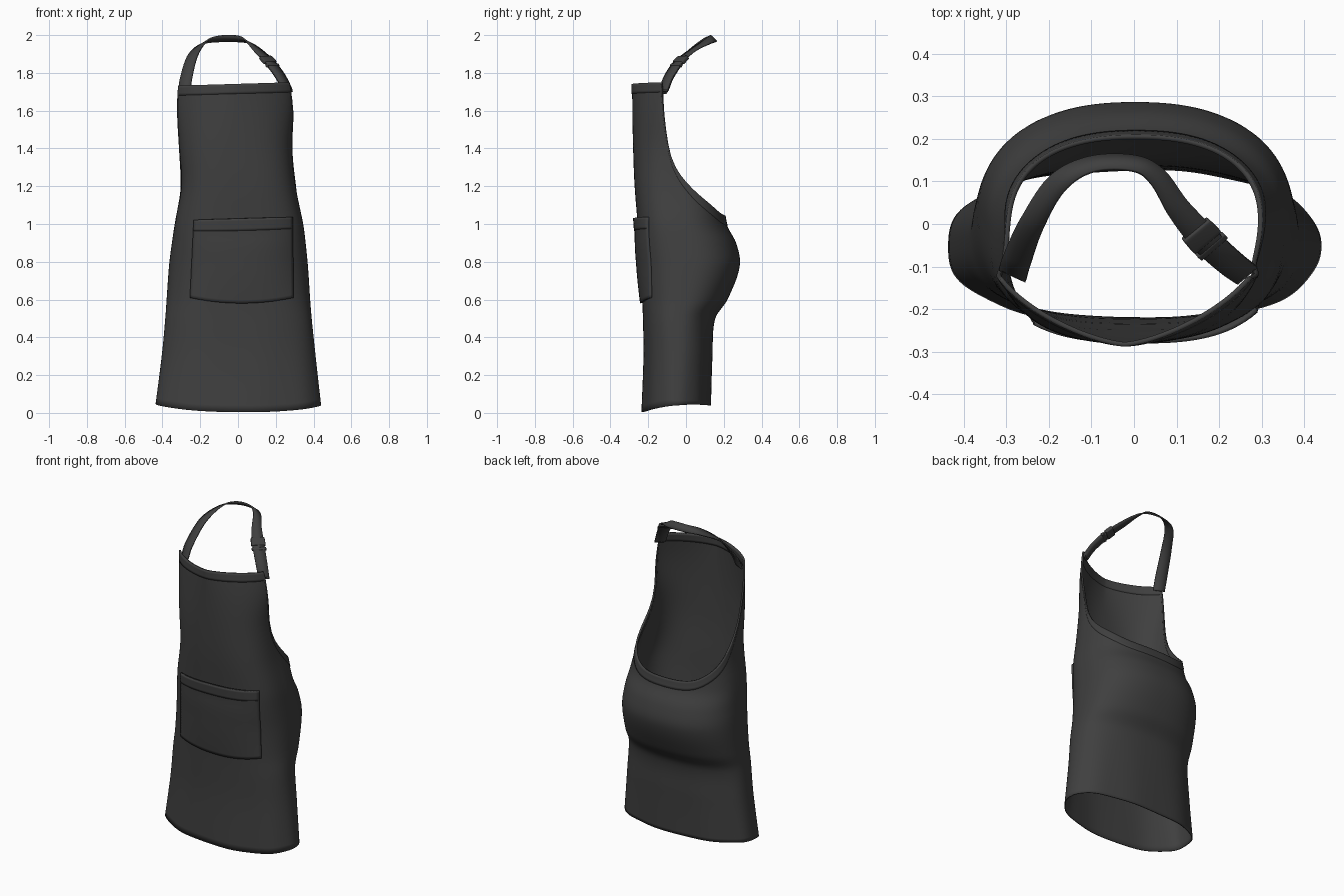
import bpy, math
from mathutils import Vector

if bpy.data.objects.get("Cube"):
    bpy.data.objects.remove(bpy.data.objects["Cube"], do_unlink=True)

# Single charcoal cloth colour
cloth = bpy.data.materials.new("charcoal_cloth")
cloth.use_nodes = True
CHARCOAL = (0.05, 0.05, 0.05, 1)
cloth.diffuse_color = CHARCOAL
shader = cloth.node_tree.nodes["Principled BSDF"]
shader.inputs["Base Color"].default_value = CHARCOAL
shader.inputs["Roughness"].default_value = 0.9

# Body sections: height, right edge, left edge, front, back, front squareness
SECTIONS = [
    (0.0, -.445, .442, -.235, .13, 2.3),
    (0.3, -.405, .41, -.225, .14, 2.4),
    (0.5, -.385, .39, -.228, .155, 2.5),
    (0.6, -.378, .382, -.232, .22, 2.6),
    (.78, -.365, .37, -.24, .285, 2.8),
    (0.9, -.35, .358, -.25, .265, 2.9),
    (1.0, -.335, .345, -.256, .215, 2.9),
    (1.2, -.302, .305, -.272, .19, 2.8),
    (1.4, -.31, .285, -.28, .14, 2.4),
    (1.6, -.325, .295, -.284, .1, 1.8),
    (1.76, -.33, .285, -.285, .08, 1.4),
]
# Armhole edge: depth against height
ARMHOLE = [(-.13, 1.74), (-.12, 1.6), (-.09, 1.4), (-.055, 1.3),
           (.02, 1.2), (.13, 1.1), (.2, 1.045), (.3, 1.03)]
BACK_SQUARENESS = 2.3


def smooth_lookup(table, u):
    """Smooth cubic interpolation through rows keyed by their first value."""
    u = min(max(u, table[0][0]), table[-1][0])
    last = len(table) - 1
    i = max(k for k in range(last) if table[k][0] <= u)

    def slope(k, c):
        a, b = table[max(k - 1, 0)], table[min(k + 1, last)]
        return (b[c] - a[c]) / (b[0] - a[0])

    p, q = table[i], table[i + 1]
    h = q[0] - p[0]
    t = (u - p[0]) / h
    ease = t * t * (3 - 2 * t)
    return [p[c] + (q[c] - p[c]) * ease
            + h * (slope(i, c) * t * (1 - t) ** 2 - slope(i + 1, c) * t * t * (1 - t))
            for c in range(1, len(p))]


def section(z):
    right, left, front, back, square = smooth_lookup(SECTIONS, z)
    return (right + left) / 2, (left - right) / 2, (front + back) / 2, (back - front) / 2, square


def power(value, exponent):
    return math.copysign(abs(value) ** exponent, value)


def body_point(angle, z, offset=0.0):
    """Point on the cloth; angle zero is the front centre."""
    cx, half_w, cy, half_d, square = section(z)
    s, c = math.sin(angle), math.cos(angle)
    n = square if c > 0 else BACK_SQUARENESS
    fold = 0.005 * math.sin(9 * angle) * max(0, 0.5 - z)
    return Vector((cx + (half_w + offset + fold) * power(s, 2 / n),
                   cy - (half_d + offset + fold) * power(c, 2 / n), z))


def top_height(angle):
    """Height where a column of cloth meets the bib or armhole edge."""
    low, high = 0.9, 1.74
    for _ in range(30):
        mid = (low + high) / 2
        if mid < smooth_lookup(ARMHOLE, body_point(angle, mid).y)[0]:
            low = mid
        else:
            high = mid
    tilt = 0.03 * body_point(angle, low).x if low > 1.7 else 0
    return low + tilt


def hem_height(angle):
    side = math.sin(angle)
    return 0.022 + 0.022 * side * side - 0.018 * math.cos(angle) - 0.004 * side


def make_grid(name, columns, closed=False, thickness=0.006, inward=True, bevel=0):
    """Build a cloth sheet from columns of points."""
    rows = len(columns[0])
    count = len(columns)
    faces = []
    for i in range(count if closed else count - 1):
        j = (i + 1) % count
        for r in range(rows - 1):
            faces.append((i * rows + r, j * rows + r, j * rows + r + 1, i * rows + r + 1))
    mesh = bpy.data.meshes.new(name)
    mesh.from_pydata([p for col in columns for p in col], [], faces)
    mesh.materials.append(cloth)
    obj = bpy.data.objects.new(name, mesh)
    bpy.context.collection.objects.link(obj)
    solid = obj.modifiers.new("Thickness", "SOLIDIFY")
    solid.thickness = thickness
    solid.offset = -1 if inward else 0
    if bevel:
        soft = obj.modifiers.new("Soft edges", "BEVEL")
        soft.width = bevel
        soft.segments = 2
    bpy.ops.object.select_all(action="DESELECT")
    obj.select_set(True)
    bpy.context.view_layer.objects.active = obj
    bpy.ops.object.shade_smooth_by_angle(angle=math.radians(40))
    return obj


def spread(a, b, steps):
    return [a + (b - a) * k / steps for k in range(steps + 1)]


# Wraparound body with bib
COLUMNS, ROWS = 180, 48
angles = [math.tau * k / COLUMNS for k in range(COLUMNS)]
tops = [top_height(a) for a in angles]
make_grid("apron_body", [[body_point(a, z) for z in spread(hem_height(a), t, ROWS)]
                         for a, t in zip(angles, tops)], closed=True)

# Folded hem along the bib top and armholes
make_grid("edge_hem", [[body_point(a, z, 0.003) for z in spread(t - 0.05, t + 0.002, 4)]
                       for a, t in zip(angles, tops)], closed=True, thickness=0.011)


# Front pocket and its stitched top band
def pocket_point(u, v, offset):
    side = 2 * u - 1
    bottom = 0.58 + 0.03 * side * side
    z = bottom + (1.02 + 0.015 * u - bottom) * v
    x = -0.255 + 0.02 * v + (0.55 - 0.025 * v) * u
    cx, half_w, cy, half_d, n = section(z)
    reach = (1 - abs((x - cx) / half_w) ** n) ** (1 / n)
    puff = 0.012 * math.sin(math.pi * u) * math.sin(math.pi * min(v, 0.8))
    return Vector((x, cy - half_d * reach - offset - puff, z))


make_grid("front_pocket", [[pocket_point(u, v, 0.012) for v in spread(0, 1, 24)]
                           for u in spread(0, 1, 36)], thickness=0.014)
make_grid("pocket_band", [[pocket_point(u, v, 0.015) for v in spread(0.86, 1.004, 5)]
                          for u in spread(0, 1, 36)], thickness=0.012)

# Neck strap: position, then half-width direction
STRAP = [
    (0, -.285, -.12, 1.69, -.031, .014, 0),
    (1, -.275, -.085, 1.77, -.031, .014, 0),
    (2, -.24, .0, 1.89, -.026, .014, 0),
    (3, -.18, .095, 1.96, -.016, .018, -.009),
    (4, -.1, .14, 1.98, -.004, .017, -.015),
    (5, .0, .142, 1.98, .003, .017, -.015),
    (6, .055, .11, 1.963, .014, .017, -.008),
    (7, .105, .035, 1.92, .022, .018, 0),
    (8, .165, -.035, 1.86, .026, .022, 0),
    (9, .225, -.09, 1.78, .025, .022, 0),
    (10, .265, -.12, 1.7, .024, .02, 0),
]


def strap_piece(name, start, end, steps, widen, thickness, bevel=0):
    columns = []
    for u in spread(start, end, steps):
        row = smooth_lookup(STRAP, u)
        centre, half = Vector(row[:3]), Vector(row[3:]) * widen
        columns.append([centre + half * k for k in (-1, 0, 1)])
    make_grid(name, columns, thickness=thickness, inward=False, bevel=bevel)


strap_piece("neck_strap", 0, 10, 100, 1, 0.008)
strap_piece("strap_slider", 7.65, 8.1, 5, 1.2, 0.022, 0.004)
strap_piece("strap_slider_bar", 8.2, 8.35, 3, 1.2, 0.018, 0.003)
strap_piece("strap_overlap", 8.0, 9.9, 20, 0.97, 0.016)
